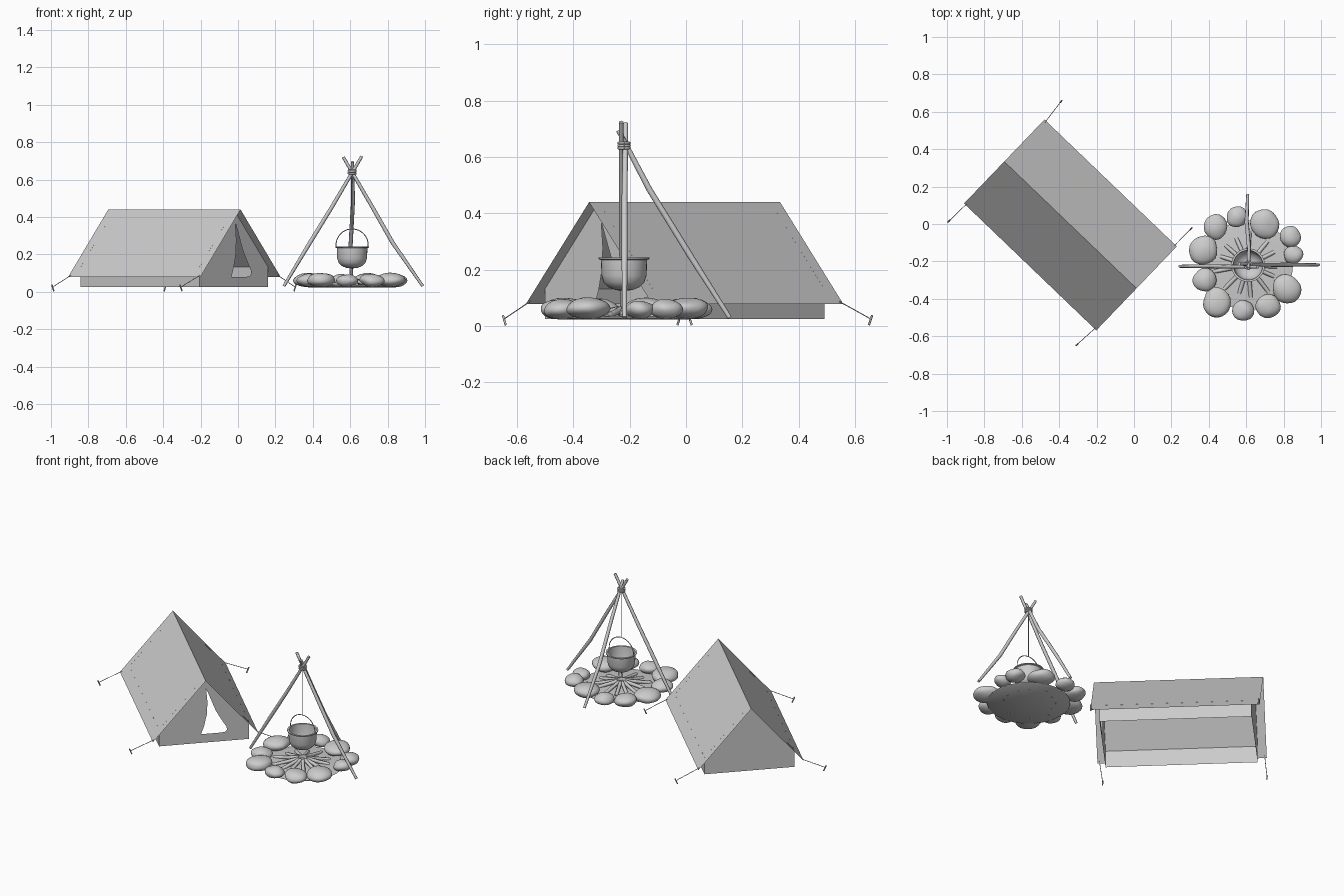
import bpy, bmesh, math, random
from mathutils import Vector, Matrix, noise

if "Cube" in bpy.data.objects:
    bpy.data.objects.remove(bpy.data.objects["Cube"])

random.seed(4)
FIRE = Vector((0.61, -0.22, 0))
TENT = Matrix.Translation((-0.34, -0.005, 0)) @ Matrix.Rotation(math.radians(-43.8), 4, 'Z')


def mesh_obj(name, verts, faces, matrix=None, smooth=False):
    me = bpy.data.meshes.new(name)
    me.from_pydata([tuple(v) for v in verts], [], faces)
    me.update()
    ob = bpy.data.objects.new(name, me)
    bpy.context.collection.objects.link(ob)
    if matrix:
        ob.matrix_world = matrix
    if smooth:
        me.shade_smooth()
    return ob


def tube(name, pts, radius, radii=None, kind='POLY', sides=2):
    cu = bpy.data.curves.new(name, 'CURVE')
    cu.dimensions = '3D'
    cu.bevel_depth = radius
    cu.bevel_resolution = sides
    cu.use_fill_caps = True
    sp = cu.splines.new(kind)
    sp.points.add(len(pts) - 1)
    for i, p in enumerate(pts):
        sp.points[i].co = (*p, 1)
        sp.points[i].radius = radii[i] if radii else 1
    ob = bpy.data.objects.new(name, cu)
    bpy.context.collection.objects.link(ob)
    return ob


def lathe(name, profile, loc, n=32, smooth=True):
    bm = bmesh.new()
    vs = [bm.verts.new((r, 0, z)) for r, z in profile]
    es = [bm.edges.new(p) for p in zip(vs, vs[1:])]
    bmesh.ops.spin(bm, geom=vs + es, axis=(0, 0, 1), cent=(0, 0, 0),
                   angle=math.tau, steps=n, use_duplicate=False)
    bmesh.ops.remove_doubles(bm, verts=bm.verts, dist=1e-4)
    bmesh.ops.recalc_face_normals(bm, faces=bm.faces)
    me = bpy.data.meshes.new(name)
    bm.to_mesh(me)
    bm.free()
    ob = bpy.data.objects.new(name, me)
    bpy.context.collection.objects.link(ob)
    ob.location = loc
    if smooth:
        bpy.context.view_layer.objects.active = ob
        ob.select_set(True)
        bpy.ops.object.shade_smooth_by_angle(angle=math.radians(40))
        ob.select_set(False)
    return ob


# Tent: local x runs along the ridge towards the door, local y across
L, W, RIDGE, EAVE = 0.49, 0.311, 0.44, 0.078
IL, IW, BASE, WALL = 0.44, 0.265, 0.025, 0.132
mesh_obj("tent_roof",
         [(-L, -W, EAVE), (L, -W, EAVE), (L, 0, RIDGE), (-L, 0, RIDGE), (L, W, EAVE), (-L, W, EAVE)],
         [(0, 1, 2, 3), (3, 2, 4, 5)], TENT)

for side, s in (("left", -1), ("right", 1)):
    mesh_obj(f"tent_{side}_wall",
             [(-IL, s * IW, BASE), (IL, s * IW, BASE), (IL, s * IW, WALL), (-IL, s * IW, WALL)],
             [(0, 1, 2, 3)], TENT)

gable = [(-IW, BASE), (IW, BASE), (IW, WALL), (0, RIDGE), (-IW, WALL)]
mesh_obj("tent_back_wall", [(-IL, y, z) for y, z in gable], [(4, 3, 2, 1, 0)], TENT)

# Front wall in two halves around the rounded door opening
door_left = [(0.012, 0.37), (0.02, 0.28), (0.016, 0.2), (0.0, 0.13), (-0.018, 0.08)]
door_right = [(0.012, 0.37), (0.035, 0.31), (0.07, 0.22), (0.11, 0.15), (0.132, 0.115),
              (0.135, 0.095), (0.122, 0.083), (0.10, 0.08), (-0.018, 0.08)]
for side, s, edge in (("left", -1, door_left), ("right", 1, door_right)):
    outline = [(0, RIDGE)] + edge + [(-0.018, BASE), (s * IW, BASE), (s * IW, WALL)]
    mesh_obj(f"tent_front_{side}", [(IL, y, z) for y, z in outline],
             [tuple(range(len(outline)))], TENT)

# Guy lines and pegs at the four roof corners
pegs = {(-1, -1): (-0.99, 0.015), (-1, 1): (-0.39, 0.655),
        (1, 1): (0.305, -0.025), (1, -1): (-0.305, -0.645)}
for (sx, sy), (px, py) in pegs.items():
    corner = TENT @ Vector((sx * (L - 0.012), sy * (W - 0.01), EAVE + 0.01))
    peg = Vector((px, py, 0.026))
    out = (peg - corner).normalized()
    out.z = 0
    tube("guy_line", [corner, peg], 0.0018, sides=1)
    tube("tent_peg", [peg - out * 0.008 + Vector((0, 0, -0.022)),
                      peg + out * 0.008 + Vector((0, 0, 0.012))], 0.004, sides=1)

# Ash bed and radial firewood
lathe("ash_bed", [(0, 0.024), (0.235, 0.024), (0.24, 0.028), (0.2, 0.034), (0, 0.04)], FIRE)
for i in range(13):
    a = math.tau * (i + random.uniform(-0.2, 0.2)) / 13
    d = Vector((math.cos(a), math.sin(a), 0))
    far = random.uniform(0.15, 0.185)
    tube("firewood", [FIRE + d * 0.025 + Vector((0, 0, 0.06)),
                      FIRE + d * far + Vector((0, 0, 0.032))], 0.011, sides=1)

# Ring of stones: x, y, radius
stones = [(0.435, -0.015, 0.066), (0.55, 0.037, 0.056), (0.70, 0.0, 0.078),
          (0.835, -0.07, 0.058), (0.85, -0.165, 0.050), (0.815, -0.35, 0.078),
          (0.715, -0.44, 0.065), (0.585, -0.463, 0.056), (0.445, -0.42, 0.08),
          (0.375, -0.30, 0.062), (0.375, -0.14, 0.077)]
for x, y, r in stones:
    bm = bmesh.new()
    bmesh.ops.create_icosphere(bm, subdivisions=3, radius=1)
    seed = Vector((x * 40, y * 40, r * 90))
    h = 0.026 + r * 0.15
    for v in bm.verts:
        v.co *= 1 + 0.16 * noise.noise(v.co * 0.9 + seed)
        v.co = Vector((v.co.x * r + x, v.co.y * r + y, v.co.z * h + 0.025 + h))
    me = bpy.data.meshes.new("fire_stone")
    bm.to_mesh(me)
    bm.free()
    me.shade_smooth()
    bpy.context.collection.objects.link(bpy.data.objects.new("fire_stone", me))

# Tripod of slightly crooked poles
poles = [[(0.245, -0.226, 0.03), (0.38, -0.226, 0.255), (0.50, -0.228, 0.45), (0.662, -0.23, 0.725)],
         [(0.988, -0.218, 0.03), (0.825, -0.218, 0.265), (0.72, -0.218, 0.45), (0.563, -0.214, 0.72)],
         [(0.608, 0.155, 0.03), (0.602, 0.015, 0.25), (0.615, -0.13, 0.485), (0.612, -0.24, 0.695)]]
for p in poles:
    tube("tripod_pole", p, 0.0105, [0.75, 1.05, 1.0, 0.8])
for z in (0.632, 0.641, 0.65):
    ring = [FIRE + Vector((0.019 * math.cos(a), 0.019 * math.sin(a), z))
            for a in [math.tau * k / 16 for k in range(17)]]
    tube("pole_lashing", ring, 0.005)
tube("hanging_rope", [FIRE + Vector((0, 0, 0.64)), FIRE + Vector((0, 0, 0.335))], 0.0022, sides=1)

# Cooking pot with rim and handle
outer = [(0, 0.125), (0.03, 0.128), (0.055, 0.138), (0.072, 0.155), (0.08, 0.18), (0.082, 0.235)]
inner = [(0.078, 0.235), (0.076, 0.18), (0.068, 0.158), (0.052, 0.142), (0.03, 0.133), (0, 0.13)]
lathe("cooking_pot", outer + [(0.09, 0.238), (0.09, 0.243), (0.079, 0.243)] + inner, FIRE)
arc = [FIRE + Vector((0.086 * math.cos(a), 0, 0.25 + 0.086 * math.sin(a)))
       for a in [math.pi * k / 20 for k in range(21)]]
end = Vector((0, 0, -0.015))
tube("pot_handle", [arc[0] + end] + arc + [arc[-1] + end], 0.0025, sides=1)
